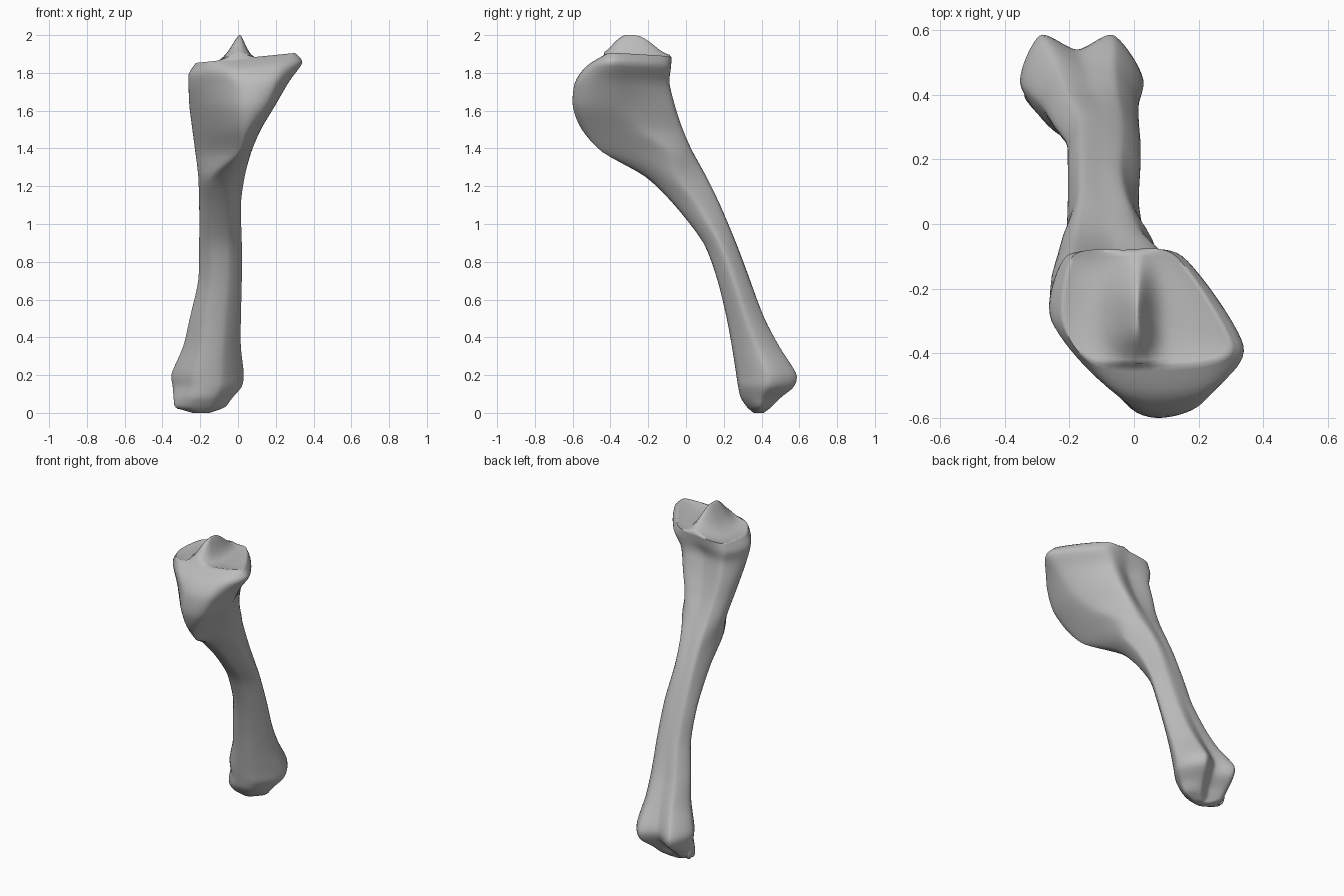
import bpy
import bmesh
import math
from mathutils import Vector

cube = bpy.data.objects.get("Cube")
if cube:
    bpy.data.objects.remove(cube, do_unlink=True)

bone_grey = bpy.data.materials.new("bone grey")
bone_grey.use_nodes = True
colour = (0.5, 0.5, 0.5, 1)
bone_grey.diffuse_color = colour
bone_grey.node_tree.nodes["Principled BSDF"].inputs["Base Color"].default_value = colour


def lerp(a, b, t):
    return a + (b - a) * t


def spline(points, steps, closed, tension=0.4):
    """Cardinal spline through the given vectors."""
    count = len(points)
    result = []
    for i in range(count if closed else count - 1):
        if closed:
            p, a, b, q = (points[(i + k) % count] for k in (-1, 0, 1, 2))
        else:
            p, a, b, q = (points[min(max(i + k, 0), count - 1)] for k in (-1, 0, 1, 2))
        start, end = (b - p) * tension, (q - a) * tension
        for s in range(steps):
            t = s / steps
            u = 1 - t
            result.append(a * (u * u * (1 + 2 * t)) + b * (t * t * (3 - 2 * t))
                          + start * (t * u * u) - end * (t * t * u))
    if not closed:
        result.append(points[-1].copy())
    return result


def section(z, left, right, front, back, front_y, back_y, notch, tilt=0.0):
    """Seven outline points; left and right are (x, y), front and back are x ranges."""
    middle = lerp(back[0], back[1], 0.5)
    outline = [(front[0], front_y), (front[1], front_y), right, (back[1], back_y),
               (middle, back_y - notch), (back[0], back_y), left]
    return [Vector((x, y, z + tilt * x)) for x, y in outline]


def shaft_section(z, x0, x1, y0, y1, notch):
    middle = lerp(y0, y1, 0.5)
    return section(z, (x0, middle), (x1, middle),
                   (lerp(x0, x1, 0.3), lerp(x0, x1, 0.7)),
                   (lerp(x0, x1, 0.16), lerp(x0, x1, 0.76)), y0, y1, notch)


# Shaft and lower joint: z, x range, y range, depth of the rear groove
shaft_rows = [
    (0.0, -0.24, -0.15, 0.36, 0.41, 0.0),
    (0.03, -0.33, -0.07, 0.33, 0.45, 0.02),
    (0.08, -0.34, -0.03, 0.3, 0.5, 0.04),
    (0.14, -0.345, 0.02, 0.29, 0.57, 0.05),
    (0.21, -0.35, 0.03, 0.28, 0.58, 0.04),
    (0.35, -0.29, 0.015, 0.255, 0.49, 0.01),
    (0.5, -0.255, 0.015, 0.225, 0.41, 0.0),
    (0.7, -0.21, 0.02, 0.175, 0.33, -0.01),
    (0.9, -0.205, 0.02, 0.1, 0.255, -0.01),
    (1.1, -0.205, 0.015, -0.05, 0.17, -0.01),
    (1.25, -0.21, 0.035, -0.2, 0.095, -0.01),
]
sections = [shaft_section(*row) for row in shaft_rows]

# Flared head with the forward crest
sections += [
    section(1.38, (-0.22, -0.1), (0.07, -0.1), (-0.02, 0.02), (-0.18, 0.0), -0.41, 0.025, -0.01),
    section(1.5, (-0.235, -0.16), (0.12, -0.25), (-0.01, 0.08), (-0.19, 0.03), -0.52, -0.03, 0),
    section(1.62, (-0.25, -0.22), (0.19, -0.34), (-0.01, 0.15), (-0.2, 0.07), -0.57, -0.07, 0.01),
    section(1.74, (-0.255, -0.28), (0.27, -0.37), (-0.01, 0.2), (-0.2, 0.1), -0.565, -0.1, 0.01, 0.06),
    section(1.82, (-0.255, -0.3), (0.34, -0.38), (-0.06, 0.22), (-0.21, 0.15), -0.515, -0.1, -0.01, 0.1),
    section(1.875, (-0.22, -0.3), (0.3, -0.37), (-0.12, 0.21), (-0.19, 0.13), -0.43, -0.1, -0.02, 0.1),
]

# Loft: smooth each outline, then smooth along the length
outlines = [spline(points, 10, True) for points in sections]
columns = [spline(list(column), 4, False) for column in zip(*outlines)]
rings = [list(ring) for ring in zip(*columns)]

# Upper joint surface: two shallow dishes with a long ridge between them
centre = Vector((0.01, -0.28))
rim = rings[-1]
for scale in (0.95, 0.88, 0.8, 0.7, 0.6, 0.5, 0.4, 0.31, 0.23, 0.16, 0.1, 0.06, 0.03, 0.01):
    ring = []
    for p in rim:
        flat = centre.lerp(Vector((p.x, p.y)), scale)
        along = flat.y + 0.3
        reach = 0.12 if along < 0 else 0.17
        across = flat.x - 0.01
        width = 0.07 if across < 0 else 0.045
        ridge = math.exp(-abs(across / width) ** 1.6 - abs(along / reach) ** 2.6)
        dish = 0.025 * (1 - scale ** 4)
        height = lerp(1.885 + 0.1 * flat.x, p.z, scale ** 3) - dish + 0.14 * ridge
        ring.append(Vector((flat.x, flat.y, height)))
    rings.append(ring)

bm = bmesh.new()
loops = [[bm.verts.new(p) for p in ring] for ring in rings]
for low, high in zip(loops, loops[1:]):
    for i in range(len(low)):
        j = (i + 1) % len(low)
        bm.faces.new((low[i], low[j], high[j], high[i]))
bm.faces.new(loops[0][::-1])
bm.faces.new(loops[-1])
bmesh.ops.recalc_face_normals(bm, faces=bm.faces)


def make_object(name, mesh_data):
    mesh = bpy.data.meshes.new(name)
    mesh_data.to_mesh(mesh)
    mesh_data.free()
    mesh.materials.append(bone_grey)
    obj = bpy.data.objects.new(name, mesh)
    bpy.context.collection.objects.link(obj)
    bpy.ops.object.select_all(action="DESELECT")
    obj.select_set(True)
    bpy.context.view_layer.objects.active = obj
    bpy.ops.object.shade_smooth_by_angle(angle=math.radians(80))


make_object("shin_bone", bm)

# Small spur at the outer side of the lower joint
spur = bmesh.new()
bmesh.ops.create_uvsphere(spur, u_segments=16, v_segments=10, radius=1)
for v in spur.verts:
    v.co = Vector((v.co.x * 0.025 - 0.315, v.co.y * 0.03 + 0.42, v.co.z * 0.06 + 0.08))
make_object("ankle_spur", spur)
